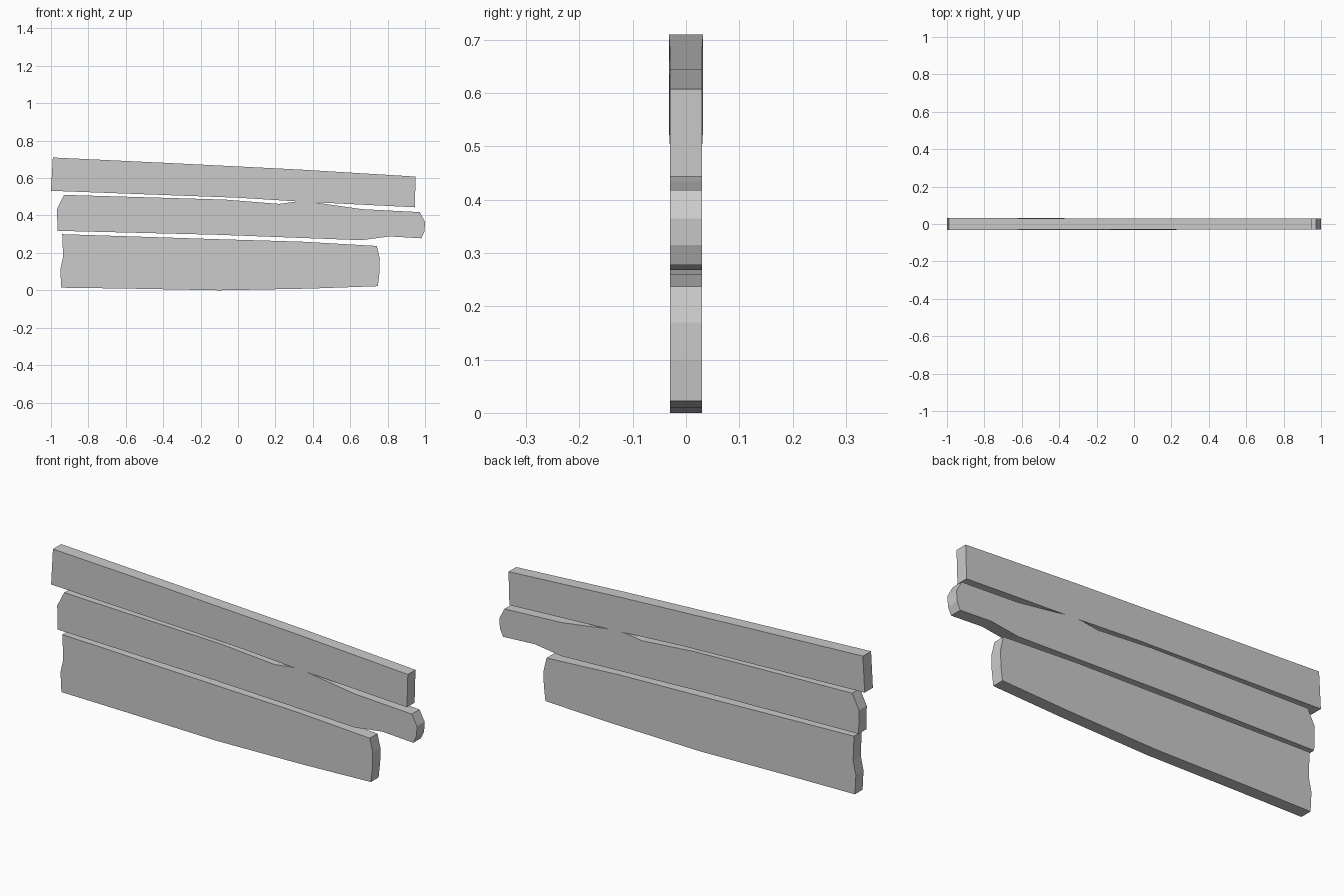
import bpy, bmesh

HALF = 0.03  # half the board thickness


def board(name, outline, half=lambda x: HALF):
    """Extrude an x/z outline symmetrically along y."""
    bm = bmesh.new()
    front = [bm.verts.new((x, -half(x), z)) for x, z in outline]
    back = [bm.verts.new((x, half(x), z)) for x, z in outline]
    n = len(outline)
    bm.faces.new(front)
    bm.faces.new(back[::-1])
    for i in range(n):
        j = (i + 1) % n
        bm.faces.new((front[i], back[i], back[j], front[j]))
    bmesh.ops.recalc_face_normals(bm, faces=bm.faces)
    mesh = bpy.data.meshes.new(name)
    bm.to_mesh(mesh)
    bm.free()
    obj = bpy.data.objects.new(name, mesh)
    bpy.context.collection.objects.link(obj)
    return obj


# Top board, slightly thicker at its left end
board("top_plank", [
    (-1.0, 0.532), (0.0, 0.495), (0.34, 0.474), (0.945, 0.444),
    (0.95, 0.608), (0.34, 0.645), (-0.4, 0.682), (-0.99, 0.71)],
    lambda x: 0.032 if x < -0.9 else HALF)

# Middle board, warped with chipped ends
board("middle_plank", [
    (-0.965, 0.318), (-0.11, 0.297), (0.34, 0.28), (0.66, 0.268),
    (0.81, 0.288), (0.98, 0.278), (0.997, 0.315), (1.0, 0.365), (0.972, 0.418),
    (0.66, 0.434), (0.38, 0.474), (0.31, 0.474), (0.22, 0.462),
    (-0.07, 0.485), (-0.93, 0.51), (-0.968, 0.435)])

# Wide bottom board with a gently bowed lower edge
board("bottom_plank", [
    (-0.945, 0.014), (-0.58, 0.009), (-0.1, 0.0), (0.38, 0.009),
    (0.748, 0.022), (0.757, 0.1), (0.758, 0.17), (0.742, 0.237),
    (0.34, 0.26), (-0.1, 0.273), (-0.94, 0.3), (-0.935, 0.18),
    (-0.95, 0.11)])
